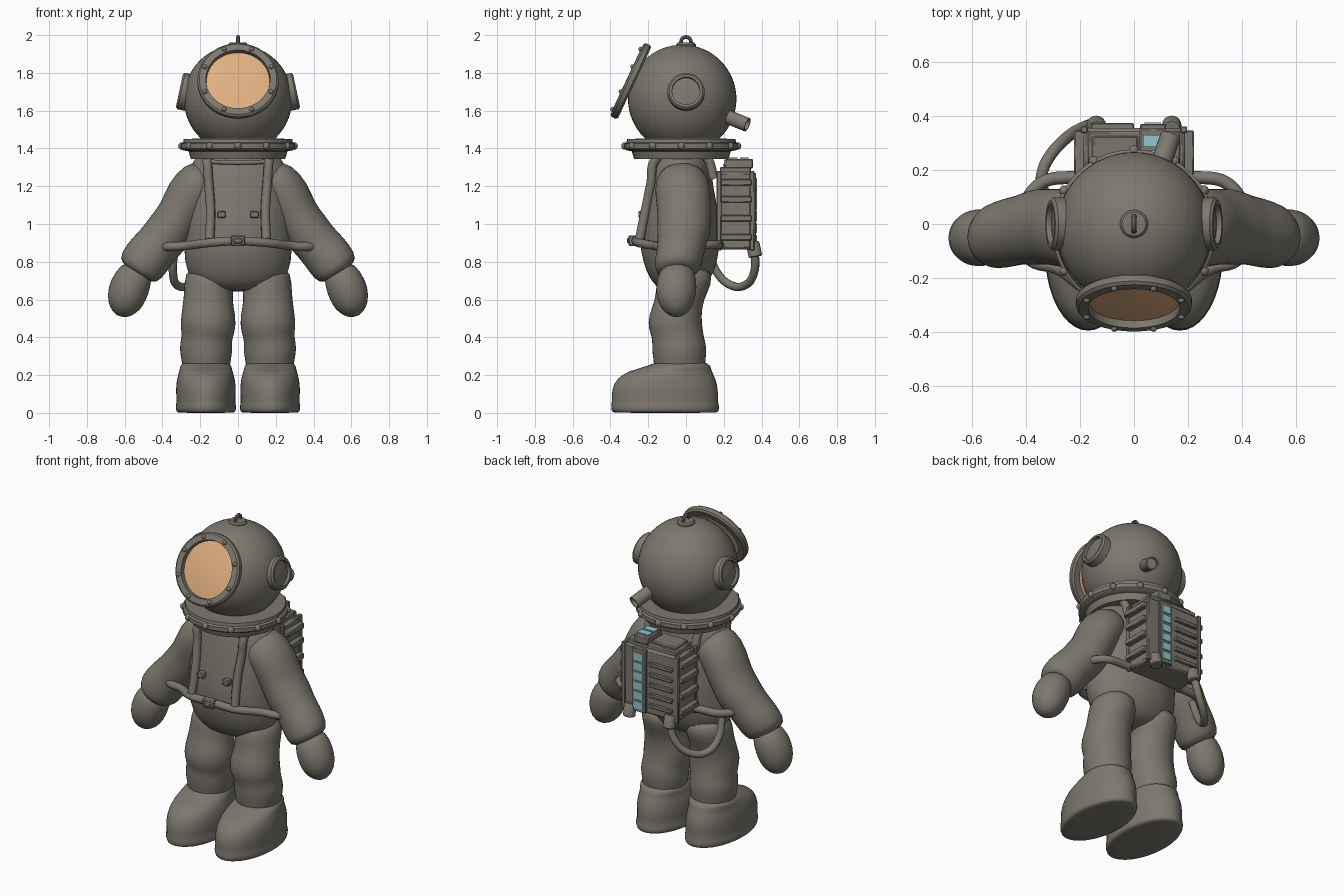
import bpy, bmesh, math
from mathutils import Vector

cube = bpy.data.objects.get("Cube")
if cube:
    bpy.data.objects.remove(cube, do_unlink=True)


def material(name, rgb):
    m = bpy.data.materials.new(name)
    m.use_nodes = True
    m.diffuse_color = (*rgb, 1)
    bsdf = m.node_tree.nodes["Principled BSDF"]
    bsdf.inputs["Base Color"].default_value = (*rgb, 1)
    bsdf.inputs["Roughness"].default_value = 0.8
    return m


GREY = material("warm_grey", (0.205, 0.19, 0.158))
AMBER = material("amber_glass", (0.75, 0.43, 0.22))
CYAN = material("pale_cyan", (0.29, 0.56, 0.63))


def finish(name, bm, mat=GREY, mirror=False, subsurf=0, bevel=0):
    bmesh.ops.recalc_face_normals(bm, faces=bm.faces)
    me = bpy.data.meshes.new(name)
    bm.to_mesh(me)
    bm.free()
    me.materials.append(mat)
    me.shade_smooth()
    me.set_sharp_from_angle(angle=math.radians(180 if subsurf else 35))
    ob = bpy.data.objects.new(name, me)
    bpy.context.collection.objects.link(ob)
    if bevel:
        b = ob.modifiers.new("bevel", 'BEVEL')
        b.width, b.segments = bevel, 1
    if mirror:
        ob.modifiers.new("mirror", 'MIRROR')
    if subsurf:
        s = ob.modifiers.new("subsurf", 'SUBSURF')
        s.levels = s.render_levels = subsurf
    return ob


def skin_rings(bm, rings, close=False, caps=True):
    n = len(rings[0])
    pairs = list(zip(rings, rings[1:])) + ([(rings[-1], rings[0])] if close else [])
    for a, b in pairs:
        for i in range(n):
            j = (i + 1) % n
            bm.faces.new((a[i], a[j], b[j], b[i]))
    if caps and not close:
        bm.faces.new(rings[0])
        bm.faces.new(rings[-1])


def loft(name, stations, mirror=True, n=20):
    """Soft body from elliptical sections (x, y, z, width radius, depth radius)."""
    bm = bmesh.new()
    pts = [Vector(s[:3]) for s in stations]
    depth = Vector((0, 1, 0))
    rings = []
    for i, s in enumerate(stations):
        t = pts[min(i + 1, len(pts) - 1)] - pts[max(i - 1, 0)]
        side = depth.cross(t).normalized()
        ring = []
        for k in range(n):
            a = math.tau * k / n
            ring.append(bm.verts.new(pts[i] + side * s[3] * math.cos(a) + depth * s[4] * math.sin(a)))
        rings.append(ring)
    skin_rings(bm, rings)
    return finish(name, bm, mirror=mirror, subsurf=1)


def lathe(name, profile, centre=(0, 0, 0), axis=(0, 0, 1), close=False, mat=GREY, mirror=False, n=40):
    """Turned part from (radius, height) points about an axis."""
    bm = bmesh.new()
    q = Vector((0, 0, 1)).rotation_difference(Vector(axis))
    rings = [[bm.verts.new(Vector(centre) + q @ Vector((r * math.cos(math.tau * k / n),
              r * math.sin(math.tau * k / n), h))) for k in range(n)] for r, h in profile]
    skin_rings(bm, rings, close)
    return finish(name, bm, mat, mirror)


def bolts(name, count, radius, size, centre, axis=(0, 0, 1), turn=0.0):
    bm = bmesh.new()
    q = Vector((0, 0, 1)).rotation_difference(Vector(axis))
    for k in range(count):
        a = math.tau * k / count + turn
        p = Vector(centre) + q @ Vector((radius * math.cos(a), radius * math.sin(a), 0))
        geo = bmesh.ops.create_uvsphere(bm, u_segments=10, v_segments=6, radius=size)
        bmesh.ops.translate(bm, verts=geo["verts"], vec=p)
    return finish(name, bm)


def boxes(name, items, mat=GREY, mirror=False, bevel=0.0):
    """Blocks given as (centre, size) pairs."""
    bm = bmesh.new()
    for c, size in items:
        vs = bmesh.ops.create_cube(bm, size=1)["verts"]
        bmesh.ops.scale(bm, verts=vs, vec=size)
        bmesh.ops.translate(bm, verts=vs, vec=c)
    return finish(name, bm, mat, mirror, bevel=bevel)


def tube(name, pts, radius, cyclic=False, mirror=False):
    cu = bpy.data.curves.new(name, 'CURVE')
    cu.dimensions = '3D'
    cu.bevel_depth, cu.bevel_resolution, cu.resolution_u = radius, 3, 8
    cu.use_fill_caps = True
    sp = cu.splines.new('BEZIER')
    sp.bezier_points.add(len(pts) - 1)
    for b, p in zip(sp.bezier_points, pts):
        b.co = p
        b.handle_left_type = b.handle_right_type = 'AUTO'
    sp.use_cyclic_u = cyclic
    cu.materials.append(GREY)
    ob = bpy.data.objects.new(name, cu)
    bpy.context.collection.objects.link(ob)
    if mirror:
        ob.modifiers.new("mirror", 'MIRROR')
    return ob


# Padded suit
loft("torso", [(0, -.03, .64, .16, .10), (0, -.03, .70, .25, .16), (0, -.03, .80, .288, .20),
               (0, -.035, .92, .285, .215), (0, -.03, 1.05, .28, .205), (0, -.03, 1.2, .28, .175),
               (0, -.025, 1.31, .255, .155), (0, -.02, 1.39, .21, .14)], mirror=False, n=28)
loft("legs", [(.15, 0, .78, .12, .14), (.152, -.01, .68, .135, .15), (.16, -.035, .60, .128, .128),
              (.156, -.06, .51, .148, .142), (.16, -.055, .44, .147, .145), (.165, -.04, .395, .132, .138),
              (.17, -.035, .34, .146, .148), (.168, -.035, .27, .128, .138), (.168, -.03, .18, .125, .13)])
loft("arms", [(.14, -.02, 1.25, .10, .12), (.2, -.02, 1.22, .13, .145), (.26, -.015, 1.15, .13, .15),
              (.305, -.01, 1.05, .118, .14), (.365, -.01, .96, .13, .145), (.41, -.02, .905, .122, .13),
              (.46, -.03, .85, .128, .13), (.515, -.045, .775, .13, .125), (.54, -.05, .735, .10, .10)])
loft("mittens", [(.52, -.045, .78, .08, .085), (.56, -.05, .70, .105, .108), (.588, -.052, .63, .108, .108),
                 (.603, -.052, .565, .09, .09), (.61, -.05, .525, .055, .055), (.612, -.05, .508, .02, .02)])
loft("boots", [(.17, -.11, 0, .148, .275), (.17, -.11, .004, .158, .286), (.17, -.11, .035, .165, .293),
               (.17, -.112, .055, .155, .283), (.17, -.112, .12, .163, .288), (.17, -.105, .185, .155, .265),
               (.17, -.085, .222, .142, .222), (.17, -.03, .25, .138, .165), (.17, -.03, .275, .12, .13)])

# Helmet shell and collar
HEAD = (0, -.02, 1.662)
bm = bmesh.new()
bmesh.ops.create_uvsphere(bm, u_segments=48, v_segments=32, radius=.287)
bmesh.ops.translate(bm, verts=bm.verts, vec=HEAD)
finish("helmet", bm)
COLLAR = (0, -.025, 0)
lathe("collar", [(.22, 1.345), (.25, 1.345), (.262, 1.385), (.29, 1.39), (.302, 1.40),
                 (.302, 1.425), (.29, 1.432), (.287, 1.45), (.22, 1.452)], COLLAR)
bolts("collar_bolts", 12, .298, .02, (0, -.025, 1.413))

# Tilted front window
WINDOW, FACING = (0, -.292, 1.757), (0, -.906, .423)
lathe("window_frame", [(.165, -.02), (.205, -.022), (.215, -.012), (.215, .012), (.205, .022), (.17, .024)],
      WINDOW, FACING, close=True, n=56)
lathe("window_glass", [(.168, -.012), (.168, -.004), (.11, .004), (.05, .008), (.005, .009)],
      WINDOW, FACING, mat=AMBER, n=56)
bolts("window_bolts", 8, .19, .013, Vector(WINDOW) + Vector(FACING) * .023, FACING, math.tau / 16)

# Side windows
PORT, OUT = (.283, 0, 1.70), (.978, 0, .208)
lathe("side_window_frames", [(.072, -.03), (.098, -.035), (.098, .018), (.088, .028), (.074, .028)],
      PORT, OUT, close=True, mirror=True)
lathe("side_window_panes", [(.076, -.02), (.076, .008), (.04, .012), (.004, .013)], PORT, OUT, mirror=True)

# Top lifting eye and rear air pipe
lathe("top_cap", [(.052, 1.92), (.052, 1.95), (.044, 1.96), (.004, 1.962)])
bm = bmesh.new()
rings = []
for i in range(24):
    a = math.tau * i / 24
    ray = Vector((0, math.cos(a), math.sin(a)))
    rings.append([bm.verts.new(Vector((0, 0, 1.964)) + ray * (.026 + .01 * math.cos(b)) +
                  Vector((.01 * math.sin(b), 0, 0))) for b in [math.tau * k / 10 for k in range(10)]])
skin_rings(bm, rings, close=True)
finish("lifting_eye", bm)
lathe("air_pipe", [(.038, -.16), (.038, 0), (.03, 0), (.03, -.02)], (.135, .325, 1.525),
      (.3, .88, -.36), n=20)

# Harness
tube("shoulder_straps", [(.165, .15, 1.24), (.17, .10, 1.36), (.168, -.06, 1.40), (.163, -.165, 1.335),
                         (.155, -.185, 1.22), (.145, -.215, 1.07), (.15, -.245, .92)], .025, mirror=True)
tube("chest_seam", [(-.16, -.17, 1.33), (0, -.185, 1.325), (.16, -.17, 1.33)], .012)
HALF = [(.16, -.245, .90), (.28, -.165, .885), (.39, -.125, .88), (.41, 0, .885), (.36, .14, .89), (.2, .175, .89)]
belt = [(0, -.265, .91)] + HALF + [(0, .185, .89)] + [(-x, y, z) for x, y, z in reversed(HALF)]
tube("belt", belt, .024, cyclic=True)
boxes("buckle", [((0, -.283, .912), (.075, .045, .055)), ((0, -.3, .912), (.045, .025, .03))], bevel=.006)
boxes("strap_clips", [((.088, -.235, 1.05), (.045, .035, .036))], mirror=True, bevel=.005)

# Backpack with clamps, vents and lid
boxes("backpack", [((0, .262, 1.07), (.38, .19, .41))], bevel=.012)
boxes("backpack_lid", [((0, .262, 1.285), (.34, .165, .035)), ((-.07, .262, 1.31), (.17, .13, .02)),
                       ((.07, .28, 1.32), (.1, .15, .05))], bevel=.006)
boxes("side_clamps", [((.2, .265, z), (.045, .165, .034)) for z in (.93, 1.03, 1.13, 1.22)],
      mirror=True, bevel=.005)
boxes("corner_rails", [((.185, y, 1.07), (.025, .025, .42)) for y in (.175, .35)], mirror=True, bevel=.004)
boxes("rear_vents", [((-.08, .36, .93 + .065 * i), (.16, .03, .024)) for i in range(5)], bevel=.004)
boxes("light_housing", [((.07, .355, 1.07), (.095, .032, .40))], bevel=.004)
boxes("rear_lights", [((.07, .373, .915 + .061 * i), (.062, .008, .046)) for i in range(6)], CYAN)
boxes("top_lights", [((.07, .25 + .058 * i, 1.347), (.075, .046, .008)) for i in range(2)], CYAN)

# Outlets and loose hose under the pack
lathe("pack_outlets", [(.03, -.04), (.036, -.035), (.036, .03), (.03, .04)], (.14, .36, .865),
      (0, -.2, 1), mirror=True, n=20)
tube("air_hose", [(-.14, .365, .86), (-.18, .362, .75), (-.25, .32, .68), (-.32, .24, .675),
                  (-.345, .16, .75), (-.335, .12, .87)], .022)
